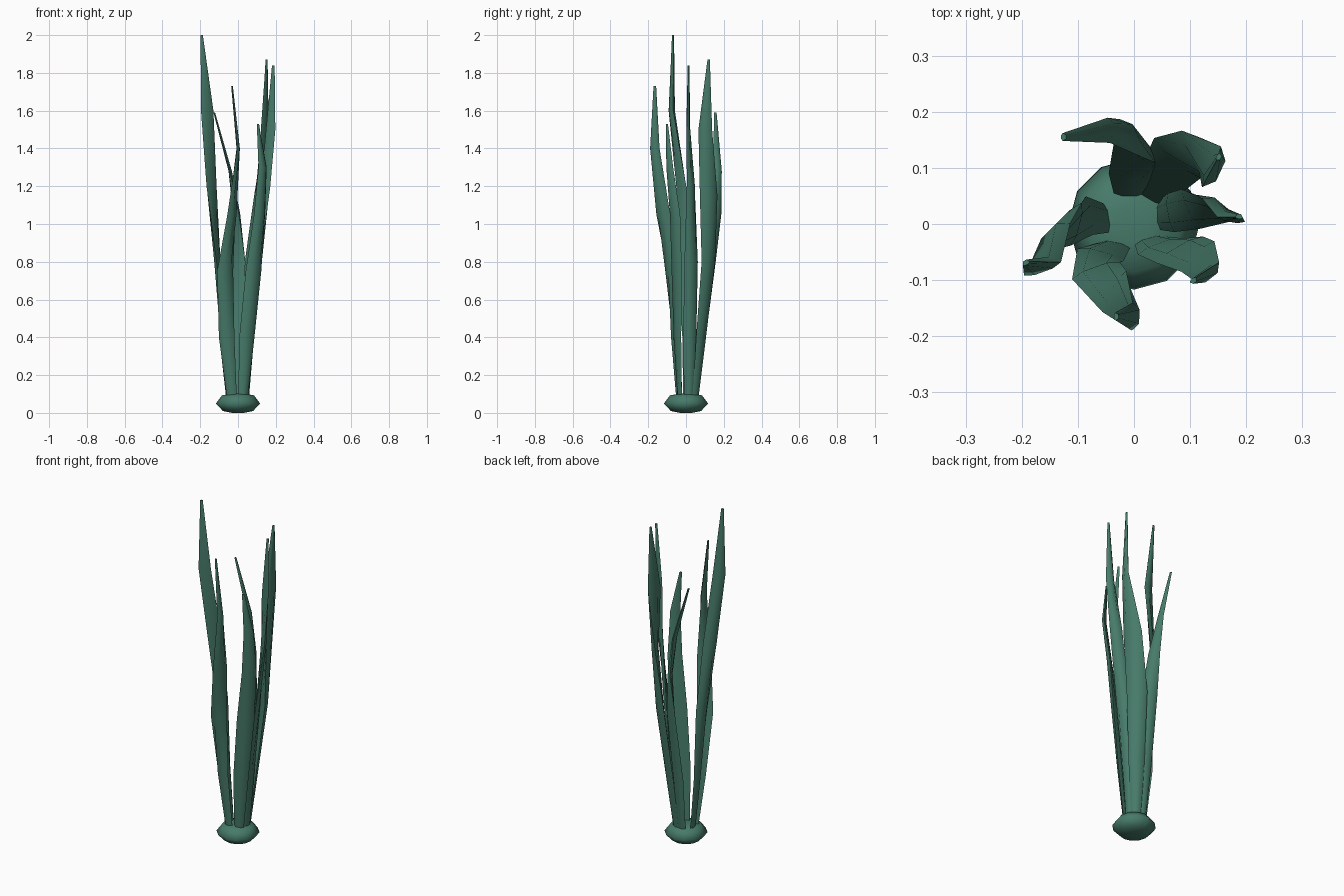
import bpy, bmesh, math
from mathutils import Vector

green = bpy.data.materials.new("leaf green")
green.diffuse_color = (0.062, 0.195, 0.143, 1)


def finish(bm, name, angle):
    bmesh.ops.recalc_face_normals(bm, faces=bm.faces)
    me = bpy.data.meshes.new(name)
    bm.to_mesh(me)
    bm.free()
    ob = bpy.data.objects.new(name, me)
    bpy.context.collection.objects.link(ob)
    me.materials.append(green)
    bpy.context.view_layer.objects.active = ob
    ob.select_set(True)
    bpy.ops.object.shade_smooth_by_angle(angle=math.radians(angle))
    ob.select_set(False)


def loft(bm, rings):
    """Skin a list of closed rings and cap both ends."""
    rows = [[bm.verts.new(p) for p in ring] for ring in rings]
    n = len(rows[0])
    for a, b in zip(rows, rows[1:]):
        for i in range(n):
            j = (i + 1) % n
            bm.faces.new((a[i], a[j], b[j], b[i]))
    bm.faces.new(rows[0])
    bm.faces.new(rows[-1])


def blade(name, stations):
    """Thick, twisting leaf; each station is z, x, y, width, width angle."""
    z, x, y, w, ang = stations[1]
    t = math.radians(ang)
    side = 1 if -math.sin(t) * x + math.cos(t) * y > 0 else -1
    rings = []
    for z, x, y, w, ang in stations:
        t = math.radians(ang)
        d = Vector((math.cos(t), math.sin(t), 0))
        out = Vector((-d.y, d.x, 0)) * side
        c = Vector((x, y, z))
        b = out * (w * 0.19 + 0.003)
        inn = -out * (w * 0.05 + 0.002)
        rings.append([c - d * w / 2, c - d * w * 0.25 + b, c + d * w * 0.25 + b,
                      c + d * w / 2, c + d * w * 0.25 + inn, c - d * w * 0.25 + inn])
    bm = bmesh.new()
    loft(bm, rings)
    finish(bm, name, 60)


# root bulb
bm = bmesh.new()
N = 12
loft(bm, [[(r * math.cos(2 * math.pi * i / N), r * math.sin(2 * math.pi * i / N), z)
           for i in range(N)]
          for r, z in [(0.03, 0), (0.08, 0.01), (0.117, 0.05), (0.085, 0.093), (0.03, 0.102)]])
finish(bm, "root_bulb", 80)

# leaves
blade("left_leaf", [
    (0.05, -0.045, 0.01, 0.05, 100), (0.4, -0.08, 0.015, 0.07, 100),
    (0.8, -0.103, 0.0, 0.08, 75), (1.2, -0.14, -0.025, 0.075, 45),
    (1.6, -0.163, -0.08, 0.07, 20), (2.0, -0.192, -0.07, 0.014, 30)])
blade("back_right_leaf", [
    (0.05, 0.025, 0.045, 0.05, 150), (0.4, 0.048, 0.078, 0.085, 145),
    (0.8, 0.078, 0.118, 0.11, 140), (1.15, 0.11, 0.12, 0.105, 118),
    (1.5, 0.138, 0.102, 0.08, 65), (1.87, 0.15, 0.12, 0.014, 65)])
blade("right_leaf", [
    (0.05, 0.043, 0.015, 0.05, 90), (0.4, 0.066, 0.02, 0.07, 100),
    (0.8, 0.102, 0.027, 0.078, 115), (1.2, 0.146, 0.025, 0.065, 140),
    (1.5, 0.173, 0.008, 0.05, 170), (1.84, 0.187, 0.012, 0.014, 175)])
blade("front_leaf", [
    (0.05, -0.03, -0.035, 0.05, -10), (0.4, -0.06, -0.055, 0.085, -15),
    (0.75, -0.068, -0.083, 0.09, 20), (1.05, -0.035, -0.12, 0.085, 60),
    (1.4, -0.003, -0.165, 0.05, 88), (1.73, -0.033, -0.165, 0.014, 95)])
blade("back_leaf", [
    (0.05, -0.01, 0.05, 0.05, 180), (0.4, -0.008, 0.085, 0.075, 172),
    (0.8, 0.002, 0.13, 0.085, 150), (1.05, -0.01, 0.155, 0.07, 115),
    (1.28, -0.045, 0.167, 0.045, 95), (1.59, -0.127, 0.155, 0.014, 90)])
blade("front_right_leaf", [
    (0.05, 0.025, -0.028, 0.05, 15), (0.4, 0.047, -0.04, 0.085, 20),
    (0.75, 0.082, -0.046, 0.095, 30), (1.05, 0.114, -0.058, 0.08, 43),
    (1.3, 0.13, -0.085, 0.055, 38), (1.53, 0.105, -0.1, 0.014, 40)])
